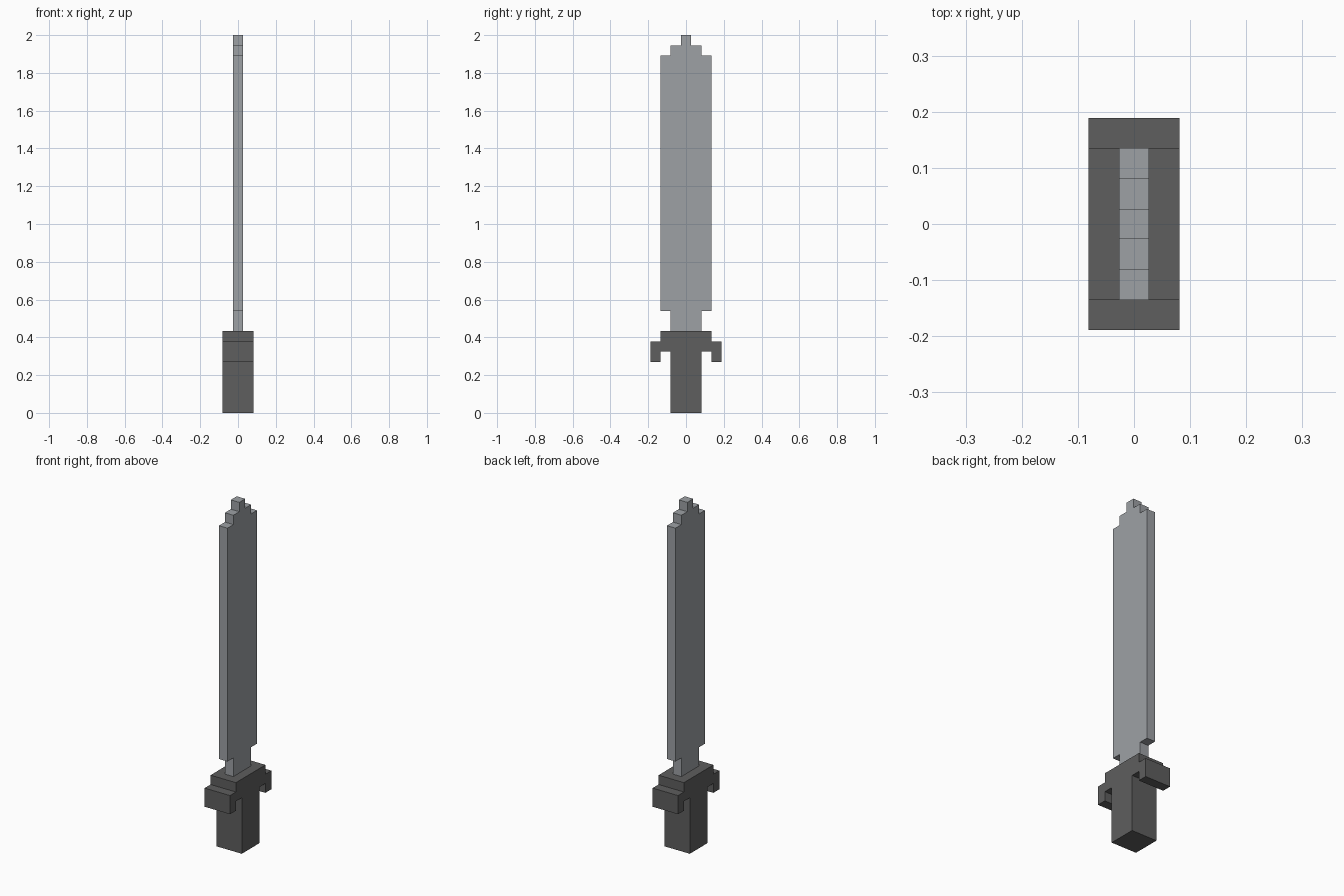
import bpy
import bmesh

cube = bpy.data.objects.get("Cube")
if cube:
    bpy.data.objects.remove(cube, do_unlink=True)

U = 2 / 37  # one block unit


def make_material(name, color):
    mat = bpy.data.materials.new(name)
    mat.use_nodes = True
    mat.diffuse_color = color
    mat.node_tree.nodes["Principled BSDF"].inputs["Base Color"].default_value = color
    return mat


def slab(name, half_profile, half_thickness, mat):
    """Mirror a stepped (y, z) half outline across y = 0 and extrude it along x."""
    outline = half_profile + [(-y, z) for y, z in reversed(half_profile)]
    bm = bmesh.new()
    verts = [bm.verts.new((-half_thickness * U, y * U, z * U)) for y, z in outline]
    face = bm.faces.new(verts)
    grown = bmesh.ops.extrude_face_region(bm, geom=[face], use_keep_orig=True)
    moved = [g for g in grown["geom"] if isinstance(g, bmesh.types.BMVert)]
    bmesh.ops.translate(bm, verts=moved, vec=(2 * half_thickness * U, 0, 0))
    bmesh.ops.recalc_face_normals(bm, faces=bm.faces)
    mesh = bpy.data.meshes.new(name)
    bm.to_mesh(mesh)
    bm.free()
    mesh.materials.append(mat)
    obj = bpy.data.objects.new(name, mesh)
    bpy.context.collection.objects.link(obj)
    return obj


steel = make_material("steel grey", (0.337, 0.356, 0.376, 1))
dark = make_material("dark grey", (0.112, 0.112, 0.112, 1))

# Grip and hooked crossguard share one stepped outline
slab("hilt", [(1.5, 0), (1.5, 6), (2.5, 6), (2.5, 5), (3.5, 5),
              (3.5, 7), (2.5, 7), (2.5, 8)], 1.5, dark)

# Thin blade with a narrow neck and a stepped tip
slab("blade", [(1.5, 8), (1.5, 10), (2.5, 10), (2.5, 35), (1.5, 35),
               (1.5, 36), (0.5, 36), (0.5, 37)], 0.5, steel)
